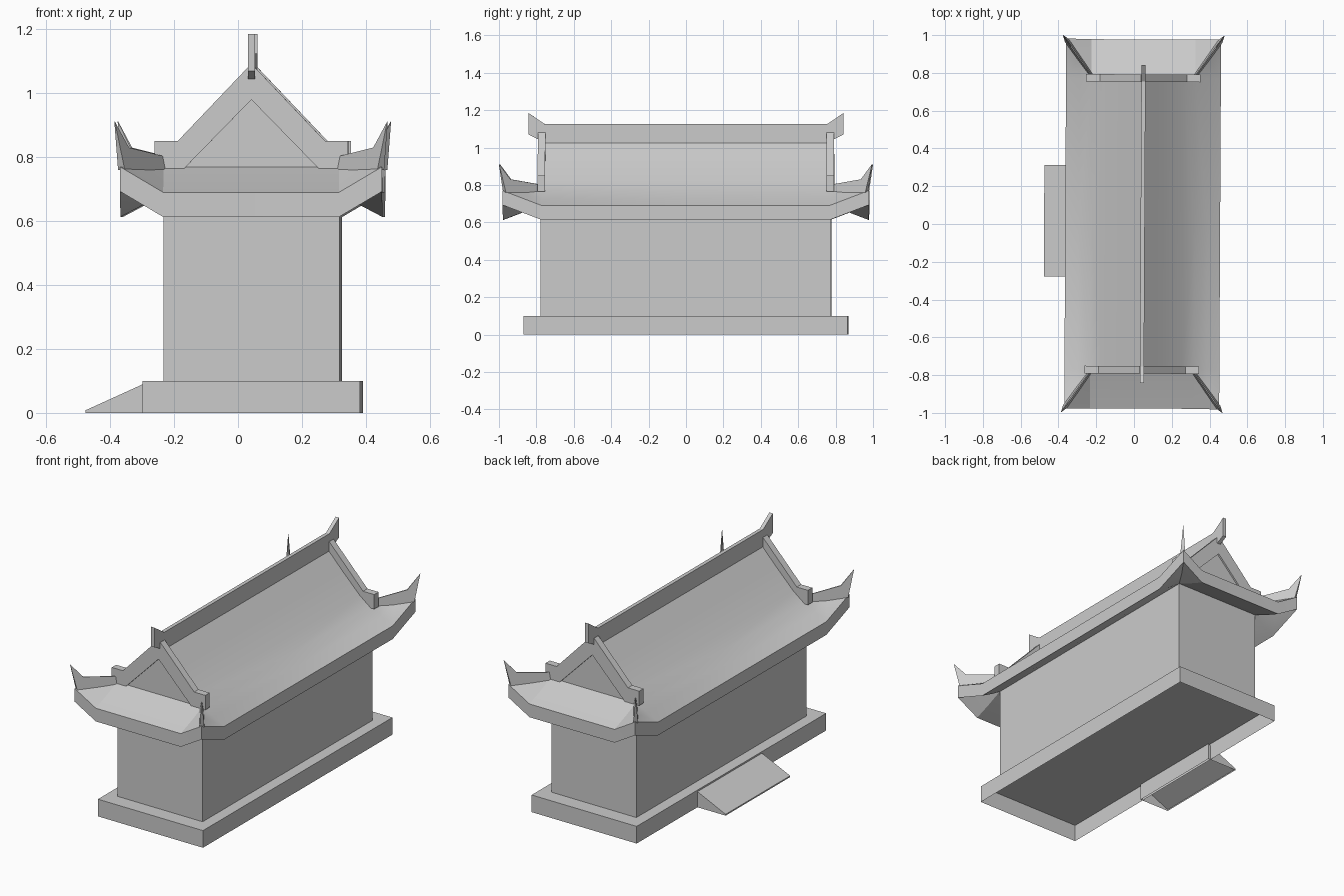
import bpy, bmesh, math
from mathutils import Vector

if "Cube" in bpy.data.objects:
    bpy.data.objects.remove(bpy.data.objects["Cube"], do_unlink=True)

CX = 0.046                  # axis of the building
TURN = math.radians(-0.3)   # the building stands very slightly turned
GREY = (0.6, 0.6, 0.6, 1)
mat = bpy.data.materials.new("plain grey")
mat.use_nodes = True
mat.diffuse_color = GREY
mat.node_tree.nodes["Principled BSDF"].inputs["Base Color"].default_value = GREY


def finish(name, bm):
    mesh = bpy.data.meshes.new(name)
    bm.to_mesh(mesh)
    bm.free()
    mesh.materials.append(mat)
    obj = bpy.data.objects.new(name, mesh)
    obj.location.x = CX
    obj.rotation_euler.z = TURN
    bpy.context.collection.objects.link(obj)
    return obj


def prism(name, profile, axis, lo, hi, open_bottom=False):
    """Extrude a closed (side, height) profile along x or y."""
    bm = bmesh.new()
    verts = [bm.verts.new((lo, a, z) if axis == "x" else (a, lo, z)) for a, z in profile]
    face = bm.faces.new(verts)
    ext = bmesh.ops.extrude_face_region(bm, geom=[face], use_keep_orig=True)
    moved = [v for v in ext["geom"] if isinstance(v, bmesh.types.BMVert)]
    d = hi - lo
    bmesh.ops.translate(bm, verts=moved, vec=(d, 0, 0) if axis == "x" else (0, d, 0))
    bmesh.ops.recalc_face_normals(bm, faces=bm.faces)
    if open_bottom:
        under = [f for f in bm.faces if f.normal.z < -0.9]
        bmesh.ops.delete(bm, geom=under, context="FACES")
    return finish(name, bm)


def box(name, half_x, half_y, z0, z1, open_bottom=False):
    profile = [(-half_x, z0), (half_x, z0), (half_x, z1), (-half_x, z1)]
    return prism(name, profile, "y", -half_y, half_y, open_bottom)


# Hollow platform, hall and entrance ramp
box("platform", 0.34, 0.866, 0, 0.1, True)
box("hall_walls", 0.275, 0.777, 0.1, 0.7)
prism("entrance_ramp", [(-0.522, 0), (-0.522, 0.008), (-0.326, 0.097), (-0.326, 0)],
      "y", -0.28, 0.31, True)

# Roof: one quarter of the curved sheet, mirrored and thickened downwards
strips = [
    # long slope with upswept corner
    ([(.41, 0, .69), (.41, .77, .69), (.41, .98, .77)],
     [(.34, 0, .727), (.34, .77, .727), (.34, .88, .767)]),
    ([(.34, 0, .727), (.34, .77, .727), (.34, .88, .767)],
     [(.275, 0, .77), (.275, .78, .77), (.275, .78, .77)]),
    # end skirt with the same sweep
    ([(0, .977, .69), (.275, .977, .69), (.41, .98, .77)],
     [(0, .88, .727), (.275, .88, .727), (.34, .88, .767)]),
    ([(0, .88, .727), (.275, .88, .727), (.34, .88, .767)],
     [(0, .78, .77), (.275, .78, .77), (.275, .78, .77)]),
]
upper = [(.275, .77), (.21, .82), (.1, .93), (0, 1.035)]
for (u0, z0), (u1, z1) in zip(upper, upper[1:]):
    strips.append(([(u0, 0, z0), (u0, .78, z0)], [(u1, 0, z1), (u1, .78, z1)]))

bm = bmesh.new()
for sx in (1, -1):
    for sy in (1, -1):
        for low, high in strips:
            for i in range(len(low) - 1):
                corners = []
                for p in (low[i], low[i + 1], high[i + 1], high[i]):
                    if p not in corners:
                        corners.append(p)
                bm.faces.new([bm.verts.new((sx * a, sy * b, c)) for a, b, c in corners])
bmesh.ops.remove_doubles(bm, verts=bm.verts, dist=0.0005)
bmesh.ops.recalc_face_normals(bm, faces=bm.faces)
ext = bmesh.ops.extrude_face_region(bm, geom=bm.faces[:], use_keep_orig=True)
bmesh.ops.translate(bm, vec=(0, 0, -0.077),
                    verts=[v for v in ext["geom"] if isinstance(v, bmesh.types.BMVert)])
bmesh.ops.recalc_face_normals(bm, faces=bm.faces)
roof = finish("curved_roof", bm)
bpy.context.view_layer.objects.active = roof
roof.select_set(True)
bpy.ops.object.shade_smooth_by_angle(angle=math.radians(28))
roof.select_set(False)

# Gable ends: barge boards around a slightly recessed panel
half = [(.21, .765), (.303, .765), (.303, .85), (.231, .85), (.012, 1.08)]
barge = [(0, .98)] + half + [(-a, z) for a, z in reversed(half)]
panel = [(-.22, .76), (.22, .76), (0, .99)]
for s, end in ((-1, "front"), (1, "back")):
    prism(end + "_barge_boards", barge, "y", s * .752, s * .792)
    prism(end + "_gable_panel", panel, "y", s * .76, s * .782)

# Main ridge with raised ends
ridge_half = [(.755, 1.025), (.843, 1.07), (.843, 1.185), (.755, 1.125)]
prism("main_ridge", ridge_half + [(-a, z) for a, z in reversed(ridge_half)],
      "x", -0.011, 0.011)

# Hip ridges: narrow-topped blades sweeping up to a pointed tip
start, tip = Vector((.275, .785)), Vector((.427, .998))
across = Vector((tip.y - start.y, start.x - tip.x)).normalized()
blade = [(0, .755, .01), (0, .803, .002), (.72, .83, .003), (1, .912, .001), (.86, .76, .013)]
for sx, side in ((1, "left"), (-1, "right")):
    for sy, end in ((-1, "front"), (1, "back")):
        bm = bmesh.new()
        sides = []
        for k in (-1, 1):
            ring = []
            for t, z, w in blade:
                p = start.lerp(tip, t) + across * (k * w)
                ring.append(bm.verts.new((sx * p.x, sy * p.y, z)))
            bm.faces.new(ring)
            sides.append(ring)
        a, b = sides
        for i in range(len(a)):
            j = (i + 1) % len(a)
            bm.faces.new([a[i], a[j], b[j], b[i]])
        bmesh.ops.recalc_face_normals(bm, faces=bm.faces)
        finish(f"{end}_{side}_hip_ridge", bm)
